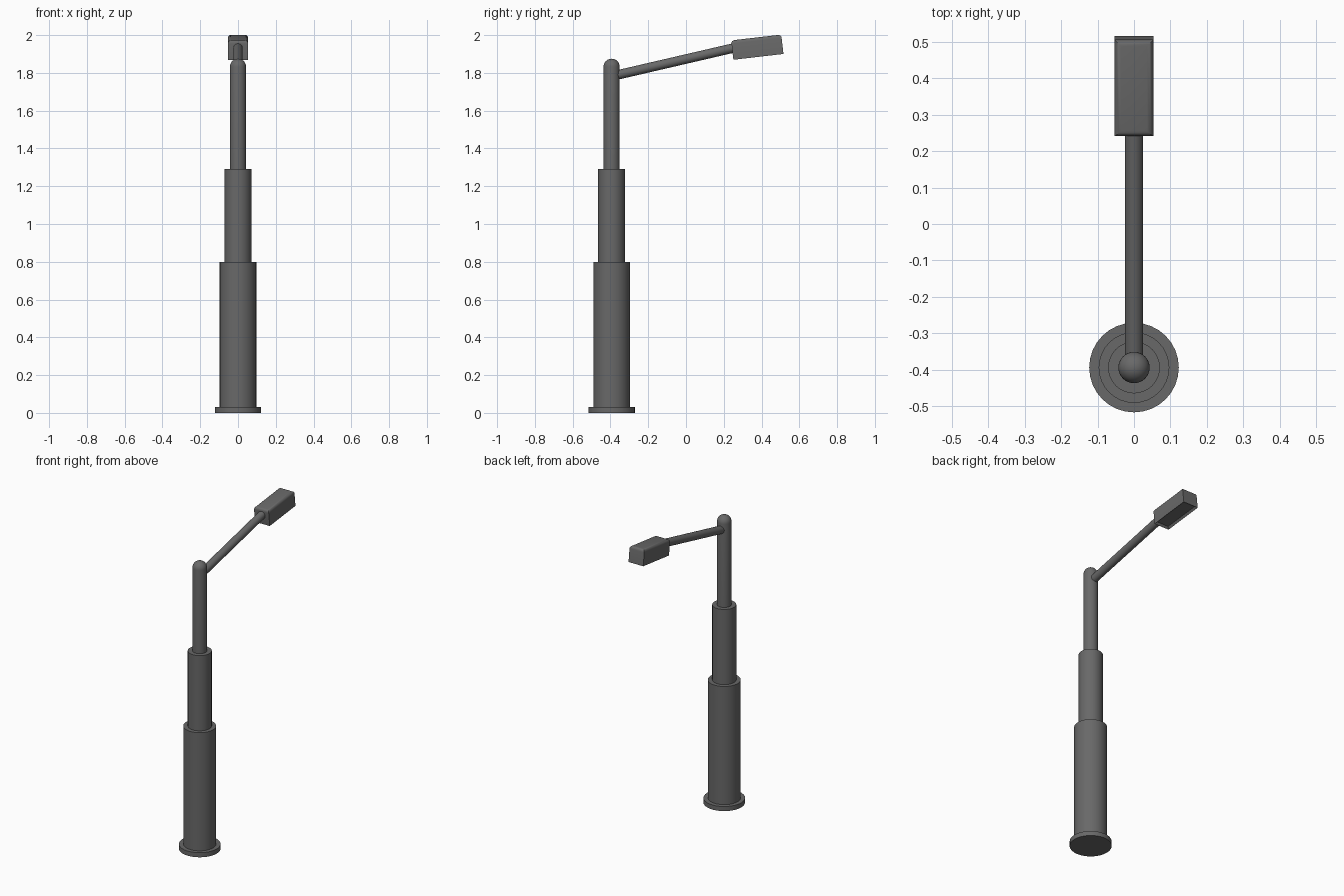
import bpy, bmesh, math
from mathutils import Vector, Matrix

cube = bpy.data.objects.get("Cube")
if cube:
    bpy.data.objects.remove(cube, do_unlink=True)


def material(name, value):
    mat = bpy.data.materials.new(name)
    mat.use_nodes = True
    colour = (value, value, value, 1)
    mat.diffuse_color = colour
    mat.node_tree.nodes["Principled BSDF"].inputs["Base Color"].default_value = colour
    return mat


grey = material("dark grey metal", 0.14)
POLE_Y = -0.394


def add_object(name, bm, matrix=Matrix()):
    bmesh.ops.recalc_face_normals(bm, faces=bm.faces)
    mesh = bpy.data.meshes.new(name)
    bm.to_mesh(mesh)
    bm.free()
    mesh.materials.append(grey)
    obj = bpy.data.objects.new(name, mesh)
    obj.matrix_world = matrix
    bpy.context.collection.objects.link(obj)
    bpy.ops.object.select_all(action="DESELECT")
    obj.select_set(True)
    bpy.context.view_layer.objects.active = obj
    bpy.ops.object.shade_smooth_by_angle(angle=math.radians(40))
    return obj


def turned(name, profile, sides=32):
    """Spin a (radius, height) profile round the pole axis."""
    bm = bmesh.new()
    verts = [bm.verts.new((r, 0, z)) for r, z in profile]
    edges = [bm.edges.new(pair) for pair in zip(verts, verts[1:])]
    bmesh.ops.spin(bm, geom=verts + edges, cent=(0, 0, 0), axis=(0, 0, 1),
                   angle=math.tau, steps=sides, use_merge=True)
    bmesh.ops.remove_doubles(bm, verts=bm.verts, dist=1e-5)
    return add_object(name, bm, Matrix.Translation((0, POLE_Y, 0)))


def tube(name, radius, bottom, top):
    return turned(name, [(0, bottom), (radius, bottom), (radius, top), (0, top)])


# Stepped pole
tube("base_flange", 0.123, 0, 0.03)
tube("lower_pole", 0.097, 0.03, 0.80)
tube("middle_pole", 0.071, 0.80, 1.29)

# Upper pole with a domed cap
R, SHOULDER = 0.043, 1.832
dome = [(R * math.cos(a), SHOULDER + R * math.sin(a))
        for a in (math.pi / 2 * i / 8 for i in range(8))]
turned("upper_pole", [(0, 1.29), (R, 1.29)] + dome + [(0, SHOULDER + R)])

# Sloping arm from the pole to the lamp head
start, end = Vector((0, POLE_Y, 1.782)), Vector((0, 0.27, 1.936))
span = end - start
bm = bmesh.new()
bmesh.ops.create_cone(bm, cap_ends=True, segments=24, radius1=0.025,
                      radius2=0.025, depth=span.length)
add_object("arm", bm, Matrix.Translation((start + end) / 2)
           @ span.to_track_quat("Z", "Y").to_matrix().to_4x4())

# Lamp head: tilted box, rounded on top, recessed panel underneath
W, L, H = 0.106, 0.267, 0.103
bm = bmesh.new()
bmesh.ops.create_cube(bm, size=1, matrix=Matrix.Diagonal((W, L, H, 1)))
bottom = min(bm.faces, key=lambda f: f.calc_center_median().z)
bmesh.ops.inset_individual(bm, faces=[bottom], thickness=0.016)
bmesh.ops.translate(bm, verts=bottom.verts, vec=(0, 0, 0.012))
rim = [e for e in bm.edges if all(v.co.z > H * 0.49 for v in e.verts)]
bmesh.ops.bevel(bm, geom=rim, offset=0.017, segments=4, profile=0.5, affect="EDGES")
tilt = Matrix.Rotation(math.radians(6.6), 4, "X")
add_object("lamp_head", bm, Matrix.Translation((0, 0.3775, 1.936)) @ tilt)
